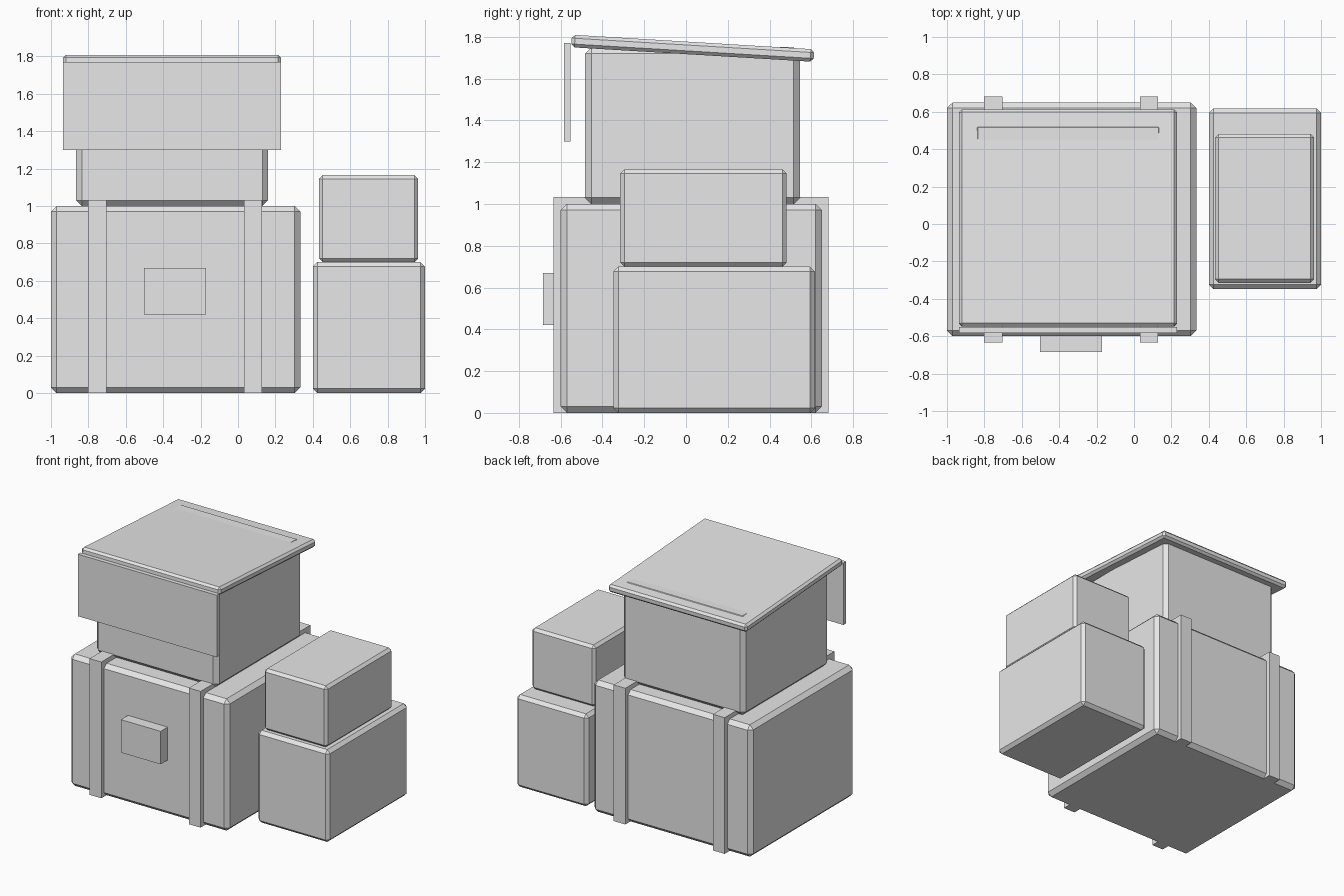
import bpy, bmesh
from mathutils import Matrix

if "Cube" in bpy.data.objects:
    bpy.data.objects.remove(bpy.data.objects["Cube"])

grey = bpy.data.materials.new("light grey")
grey.diffuse_color = (0.8, 0.8, 0.8, 1)
grey.use_nodes = True
grey.node_tree.nodes["Principled BSDF"].inputs["Base Color"].default_value = grey.diffuse_color


def box(name, x, y, z, chamfer=0.0, tilt=0.0):
    """Box spanning the given ranges, with chamfered edges and a tilt about x."""
    size = [r[1] - r[0] for r in (x, y, z)]
    mid = [(r[0] + r[1]) / 2 for r in (x, y, z)]
    bm = bmesh.new()
    bmesh.ops.create_cube(bm, size=1, matrix=Matrix.Diagonal((*size, 1)))
    if chamfer:
        bmesh.ops.bevel(bm, geom=bm.edges[:], offset=chamfer, segments=1,
                        affect='EDGES', profile=0.5)
    mesh = bpy.data.meshes.new(name)
    bm.to_mesh(mesh)
    bm.free()
    mesh.materials.append(grey)
    obj = bpy.data.objects.new(name, mesh)
    obj.location = mid
    obj.rotation_euler.x = tilt
    bpy.context.collection.objects.link(obj)
    return obj


# Large crate with two straps and a front label plate
box("large_crate", (-1.0, 0.333), (-0.60, 0.65), (0, 1.0), 0.03)
for side, cx in (("left", -0.753), ("right", 0.08)):
    box(side + "_strap", (cx - 0.049, cx + 0.049), (-0.633, 0.683), (0, 1.033))
box("label_plate", (-0.503, -0.17), (-0.685, -0.59), (0.42, 0.67))

# Open-lidded crate on top: body, sloping lid, hanging front flap
box("upper_crate", (-0.865, 0.16), (-0.483, 0.545), (1.0, 1.75), 0.03)
box("sloping_lid", (-0.935, 0.23), (-0.549, 0.613), (1.715, 1.775), 0.016, -0.06)
box("front_flap", (-0.935, 0.23), (-0.583, -0.552), (1.30, 1.77))

# Two smaller boxes stacked on the right
box("lower_small_box", (0.40, 1.0), (-0.348, 0.618), (0, 0.70), 0.024)
box("upper_small_box", (0.433, 0.963), (-0.315, 0.482), (0.70, 1.165), 0.02)
